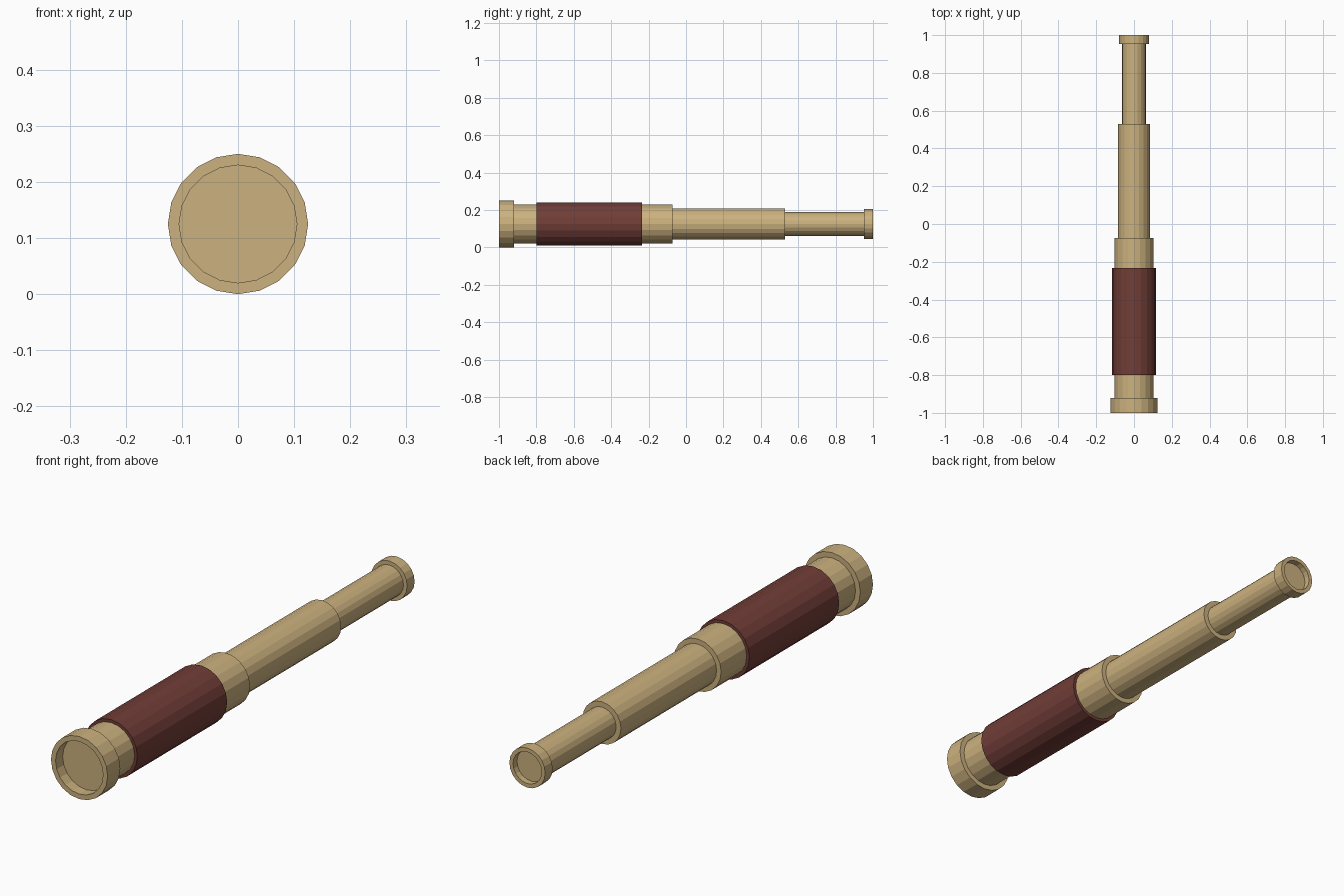
import bpy, bmesh, math

if "Cube" in bpy.data.objects:
    bpy.data.objects.remove(bpy.data.objects["Cube"])

SIDES = 20
CENTRE_Z = 0.125


def material(name, colour):
    m = bpy.data.materials.new(name)
    m.diffuse_color = colour
    m.use_nodes = True
    m.node_tree.nodes["Principled BSDF"].inputs["Base Color"].default_value = m.diffuse_color
    return m


brass = material("brass", (0.60, 0.44, 0.21, 1))
leather = material("leather", (0.165, 0.047, 0.038, 1))


def lathe(name, profile, mat):
    """Spin (radius, y) points around the long axis; radius 0 closes an end."""
    bm = bmesh.new()
    rings = []
    for r, y in profile:
        if r == 0:
            rings.append([bm.verts.new((0, y, CENTRE_Z))] * SIDES)
            continue
        rings.append([bm.verts.new((r * math.cos(2 * math.pi * i / SIDES), y,
                                    CENTRE_Z + r * math.sin(2 * math.pi * i / SIDES)))
                      for i in range(SIDES)])
    for a, b in zip(rings, rings[1:]):
        for i in range(SIDES):
            j = (i + 1) % SIDES
            bm.faces.new(list(dict.fromkeys((a[i], a[j], b[j], b[i]))))
    # Merge the end fans into single flat discs
    hubs = [v for v in bm.verts if abs(v.co.x) < 1e-6 and abs(v.co.z - CENTRE_Z) < 1e-6]
    bmesh.ops.dissolve_verts(bm, verts=hubs)
    bmesh.ops.recalc_face_normals(bm, faces=bm.faces)
    mesh = bpy.data.meshes.new(name)
    bm.to_mesh(mesh)
    bm.free()
    mesh.materials.append(mat)
    ob = bpy.data.objects.new(name, mesh)
    bpy.context.collection.objects.link(ob)


def tube(name, r, y0, y1, mat):
    lathe(name, [(0, y0), (r, y0), (r, y1), (0, y1)], mat)


# Front collar with recessed lens
lathe("objective_collar", [(0, -0.955), (0.105, -0.955), (0.105, -1.0),
                           (0.125, -1.0), (0.125, -0.92), (0, -0.92)], brass)

# Telescoping draw tubes and grip
tube("main_barrel", 0.104, -0.93, -0.073, brass)
tube("leather_grip", 0.116, -0.80, -0.234, leather)
tube("middle_tube", 0.084, -0.09, 0.53, brass)
tube("inner_tube", 0.063, 0.51, 0.96, brass)

# Eyepiece with recessed lens
lathe("eyepiece_collar", [(0, 0.953), (0.079, 0.953), (0.079, 1.0),
                          (0.063, 1.0), (0.063, 0.975), (0, 0.975)], brass)
